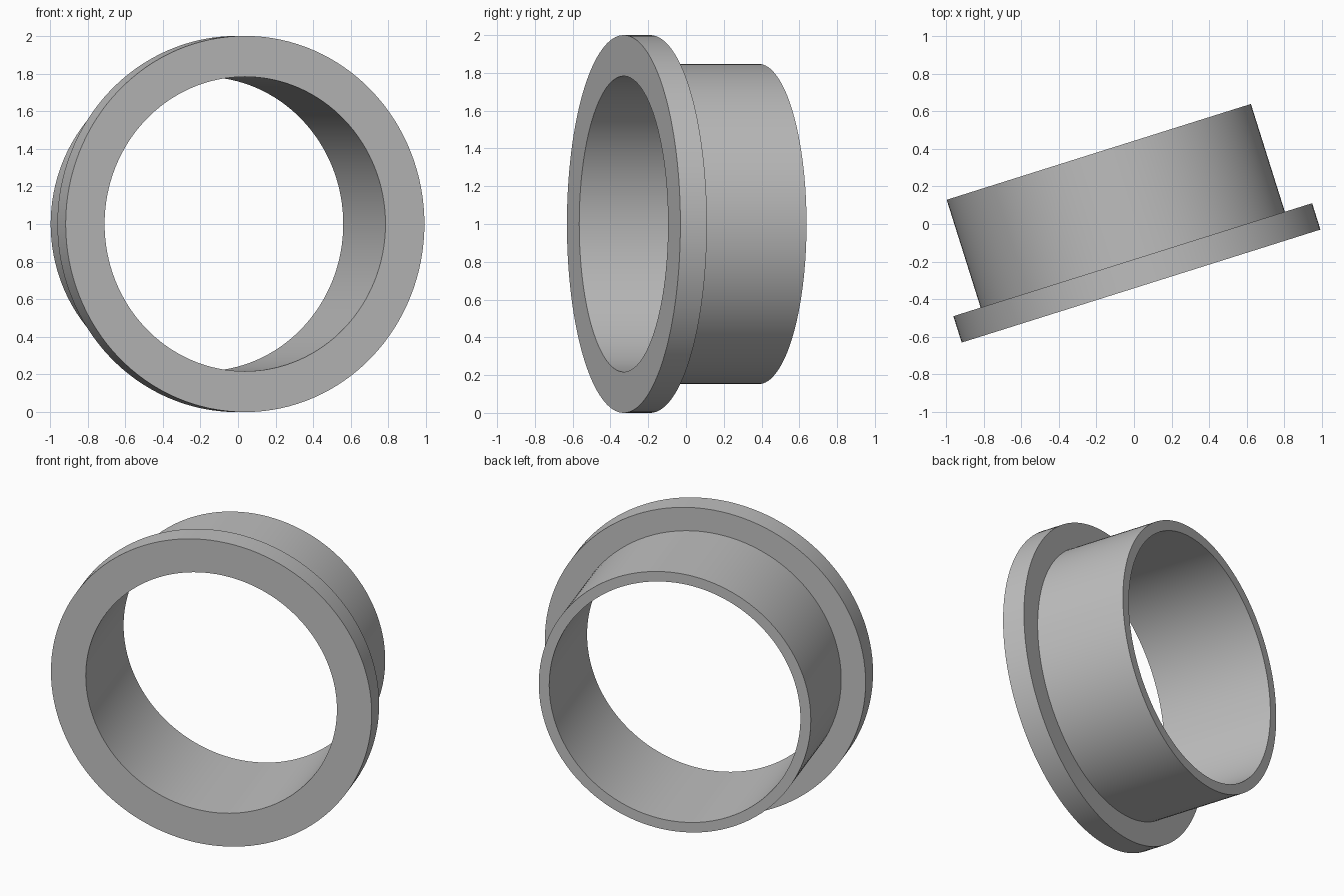
import bpy, bmesh, math
from mathutils import Matrix, Vector

cube = bpy.data.objects.get("Cube")
if cube:
    bpy.data.objects.remove(cube, do_unlink=True)

SEGMENTS = 128
BORE, TUBE, FLANGE = 0.783, 0.848, 1.0        # radii
FLANGE_DEPTH, LENGTH = 0.147, 0.748           # distances along the axis
TURN = math.atan2(0.6, 1.905)

grey = bpy.data.materials.new("plain_grey")
grey.use_nodes = True
grey.diffuse_color = (0.52, 0.52, 0.52, 1)
grey.node_tree.nodes["Principled BSDF"].inputs["Base Color"].default_value = grey.diffuse_color

# Closed cross-section (radius, depth), spun about the axis
profile = [(BORE, 0), (FLANGE, 0), (FLANGE, FLANGE_DEPTH),
           (TUBE, FLANGE_DEPTH), (TUBE, LENGTH), (BORE, LENGTH)]
bm = bmesh.new()
verts = [bm.verts.new((r, d, 0)) for r, d in profile]
edges = [bm.edges.new((verts[i - 1], v)) for i, v in enumerate(verts)]
bmesh.ops.spin(bm, geom=verts + edges, cent=(0, 0, 0), axis=(0, 1, 0),
               angle=math.tau, steps=SEGMENTS, use_duplicate=False)
bmesh.ops.remove_doubles(bm, verts=bm.verts, dist=0.0001)
bmesh.ops.recalc_face_normals(bm, faces=bm.faces)

# Turn the bushing about the vertical and stand it on the ground
place = Matrix.Translation(Vector((0.0375, -0.33, FLANGE))) @ Matrix.Rotation(TURN, 4, "Z")
bmesh.ops.transform(bm, matrix=place, verts=bm.verts)

mesh = bpy.data.meshes.new("flanged_bushing")
bm.to_mesh(mesh)
bm.free()
mesh.materials.append(grey)
bushing = bpy.data.objects.new("flanged_bushing", mesh)
bpy.context.collection.objects.link(bushing)

bpy.ops.object.select_all(action="DESELECT")
bushing.select_set(True)
bpy.context.view_layer.objects.active = bushing
bpy.ops.object.shade_smooth_by_angle(angle=math.radians(30))
